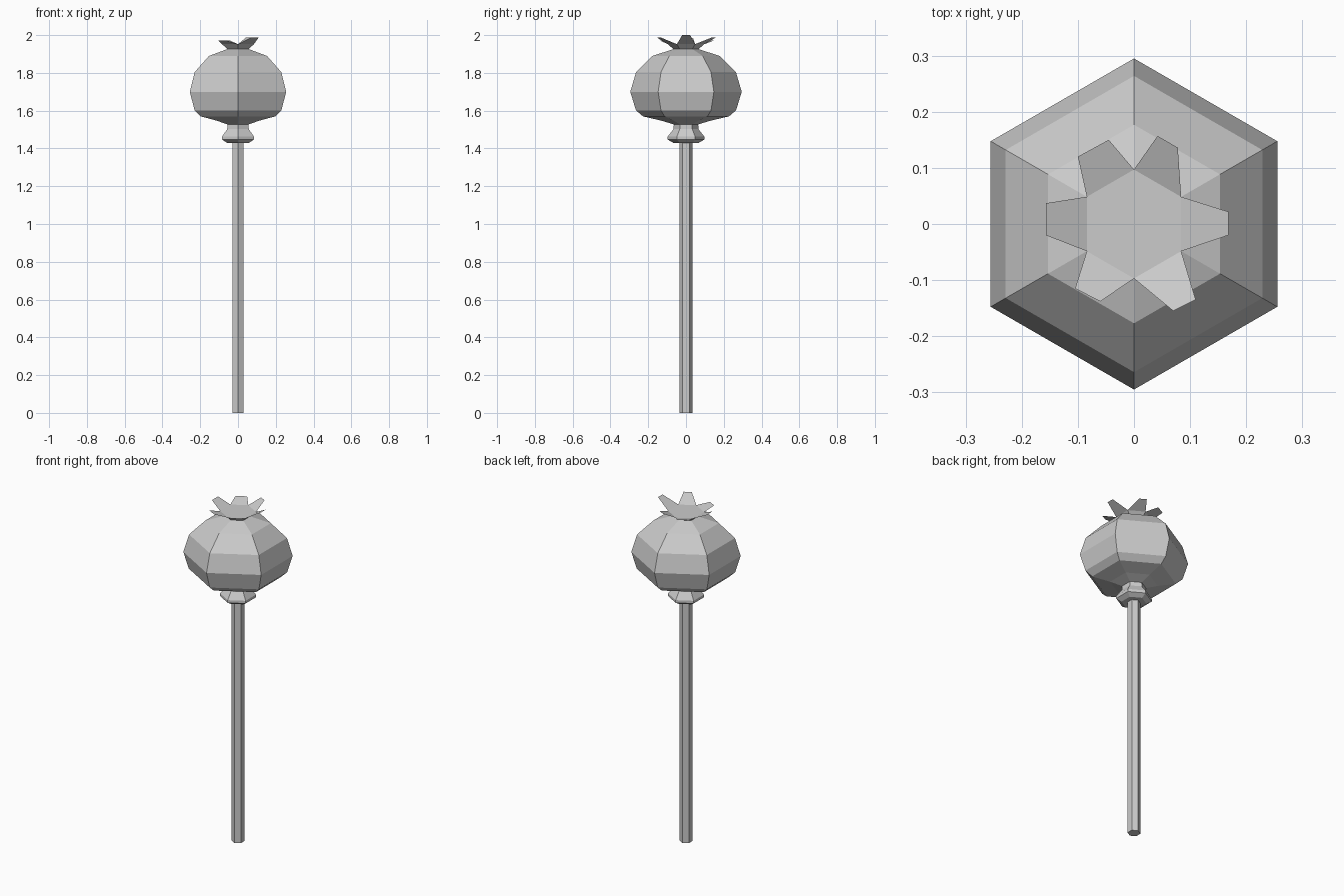
import bpy
from math import cos, sin, radians

if "Cube" in bpy.data.objects:
    bpy.data.objects.remove(bpy.data.objects["Cube"])


def hex_point(r, z, i):
    a = radians(60 * i - 30)
    return (r * cos(a), r * sin(a), z)


def make_object(name, verts, faces):
    mesh = bpy.data.meshes.new(name)
    mesh.from_pydata(verts, [], faces)
    mesh.update()
    obj = bpy.data.objects.new(name, mesh)
    bpy.context.collection.objects.link(obj)
    return obj


def hex_lathe(name, profile):
    """Six-sided turned shape from (radius, z) pairs, bottom to top, capped."""
    verts = [hex_point(r, z, i) for r, z in profile for i in range(6)]
    faces = [tuple(reversed(range(6)))]
    for k in range(len(profile) - 1):
        for i in range(6):
            j = (i + 1) % 6
            faces.append((6 * k + i, 6 * k + j, 6 * k + 6 + j, 6 * k + 6 + i))
    top = 6 * (len(profile) - 1)
    faces.append(tuple(range(top, top + 6)))
    return make_object(name, verts, faces)


# Long straight handle
hex_lathe("shaft", [(0.035, 0), (0.035, 1.44)])

# Flared collar and narrow neck under the head
hex_lathe("collar", [(0.068, 1.43), (0.097, 1.447), (0.097, 1.463),
                     (0.066, 1.502), (0.064, 1.535)])

# Rounded pod head, pinched at the top and flared to a flat crown base
CROWN_R, CROWN_Z = 0.097, 1.952
hex_lathe("pod_head", [(0.064, 1.527), (0.13, 1.547), (0.228, 1.57),
                       (0.265, 1.602), (0.295, 1.70), (0.264, 1.805),
                       (0.177, 1.89), (0.066, 1.926), (CROWN_R, CROWN_Z)])

# Thin uneven petals, one on each side of the crown: two tip corners and height
tips = [((0.168, -0.02), (0.168, 0.022), 2.0),
        ((0.078, 0.136), (0.042, 0.157), 1.987),
        ((-0.045, 0.15), (-0.10, 0.12), 1.972),
        ((-0.157, 0.037), (-0.157, -0.02), 1.985),
        ((-0.105, -0.115), (-0.06, -0.138), 1.972),
        ((0.07, -0.155), (0.11, -0.135), 1.988)]
verts, faces = [], []
for i, (a, b, z) in enumerate(tips):
    verts += [hex_point(CROWN_R, CROWN_Z, i), (*a, z), (*b, z),
              hex_point(CROWN_R, CROWN_Z, i + 1)]
    faces.append(tuple(range(4 * i, 4 * i + 4)))
make_object("crown_petals", verts, faces)
